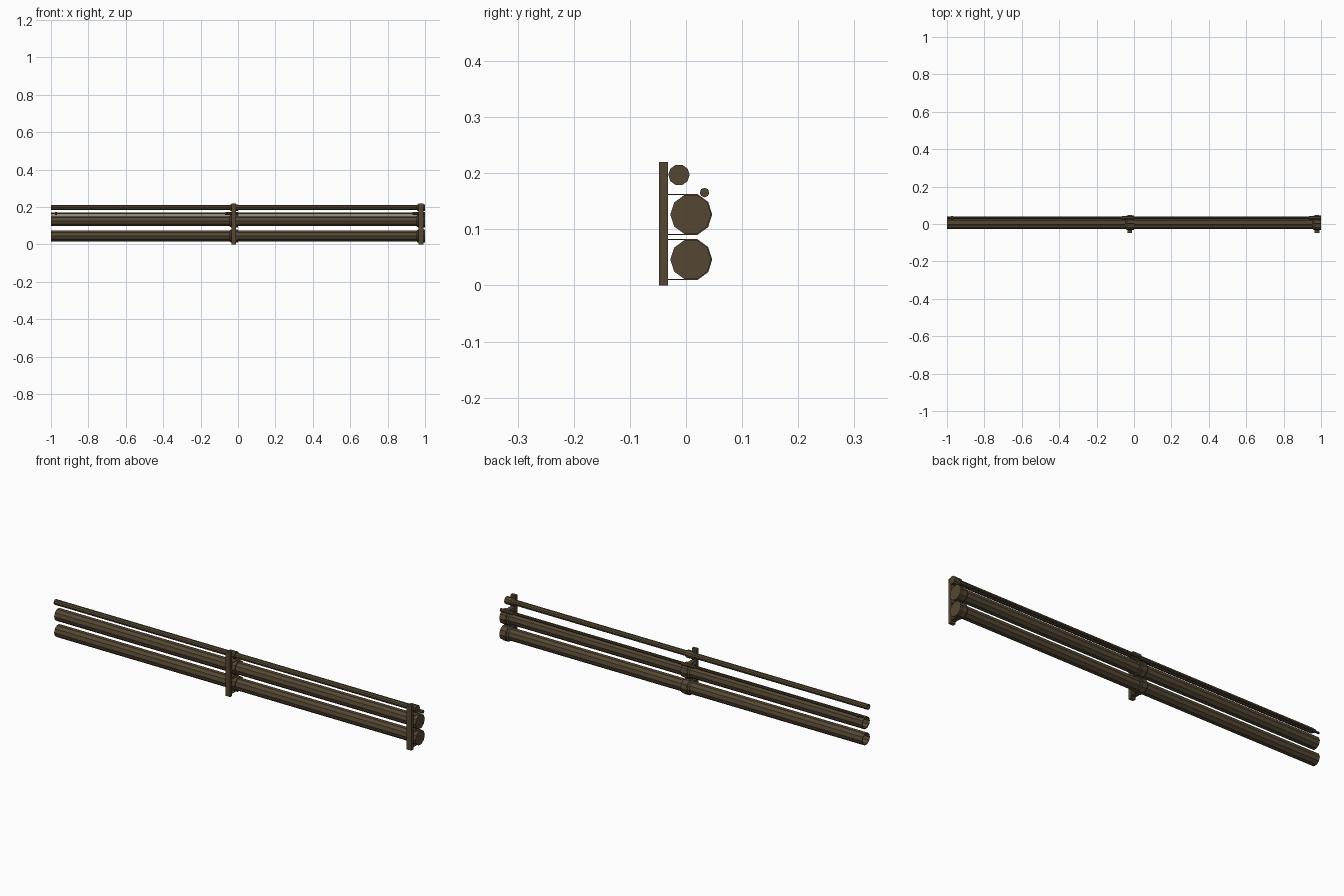
import bpy, bmesh, math

if "Cube" in bpy.data.objects:
    bpy.data.objects.remove(bpy.data.objects["Cube"])

paint = bpy.data.materials.new("dark_brown")
paint.diffuse_color = (0.09, 0.064, 0.034, 1)
paint.use_nodes = True
paint.node_tree.nodes["Principled BSDF"].inputs["Base Color"].default_value = paint.diffuse_color


def finish(name, bm):
    bmesh.ops.recalc_face_normals(bm, faces=bm.faces)
    me = bpy.data.meshes.new(name)
    bm.to_mesh(me)
    bm.free()
    me.materials.append(paint)
    ob = bpy.data.objects.new(name, me)
    bpy.context.collection.objects.link(ob)
    return ob


def pipe(name, y, z, sections, sides=10):
    """Turned pipe along x; sections are (x, radius) rings, closed along the path."""
    bm = bmesh.new()
    rings = []
    for x, r in sections:
        rings.append([bm.verts.new((x, y + r * math.cos(2 * math.pi * i / sides),
                                    z + r * math.sin(2 * math.pi * i / sides)))
                      for i in range(sides)])
    for a, b in zip(rings, rings[1:]):
        for i in range(sides):
            j = (i + 1) % sides
            bm.faces.new((a[i], a[j], b[j], b[i]))
    bm.faces.new(rings[0])
    bm.faces.new(rings[-1])
    return finish(name, bm)


def jointed(x0, r, bell, length):
    """One unit of pipe: recessed open start, plain run, wider bell at the far end."""
    return [(x0 + 0.06, r * 0.88), (x0, r * 0.88), (x0, r),
            (x0 + 1 - length, r), (x0 + 1 - length * 0.85, bell), (x0 + 1, bell)]


def box(name, lo, hi):
    bm = bmesh.new()
    bmesh.ops.create_cube(bm, size=1)
    for v in bm.verts:
        v.co = [lo[k] + (v.co[k] + 0.5) * (hi[k] - lo[k]) for k in range(3)]
    return finish(name, bm)


def strap(name, x, y, z, r, width, y_post):
    """Thin U-shaped strap from the post around the back of a pipe."""
    t = 0.0018
    bm = bmesh.new()
    angles = [math.radians(a) for a in (-108, -72, -36, 0, 36, 72, 108)]

    def outline(rad):
        h = rad * math.sin(math.radians(72))
        return ([(y_post, z - h)]
                + [(y + rad * math.cos(a), z + rad * math.sin(a)) for a in angles]
                + [(y_post, z + h)])
    rows = []
    for (oy, oz), (iy, iz) in zip(outline(r), outline(r - t)):
        rows.append([bm.verts.new(c) for c in (
            (x - width / 2, oy, oz), (x + width / 2, oy, oz),
            (x + width / 2, iy, iz), (x - width / 2, iy, iz))])
    for a, b in zip(rows, rows[1:]):
        for i in range(4):
            j = (i + 1) % 4
            bm.faces.new((a[i], a[j], b[j], b[i]))
    bm.faces.new(rows[0])
    bm.faces.new(rows[-1])
    return finish(name, bm)


for n, x0 in (("left", -1.0), ("right", 0.0)):
    xp = x0 + 0.978
    # two main pipes with bell ends, each held by a strap
    for part, z in (("lower", 0.046), ("upper", 0.1265)):
        pipe(f"{part}_pipe_{n}", 0.0085, z, jointed(x0, 0.0305, 0.0365, 0.045))
        strap(f"{part}_strap_{n}", xp, 0.0085, z, 0.0383, 0.022, -0.034)
    # slim top pipe
    pipe(f"top_pipe_{n}", -0.0125, 0.197, jointed(x0, 0.0135, 0.0190, 0.045))
    # thin conduit with coupling sleeves
    pipe(f"conduit_{n}", 0.033, 0.1655,
         [(x0, 0.0055), (x0 + 0.93, 0.0055), (x0 + 0.935, 0.0085), (x0 + 1, 0.0085)], 8)
    # wall post
    box(f"post_{n}", (xp - 0.0125, -0.048, 0), (xp + 0.0125, -0.032, 0.22))
# coupling at the open end of the conduit
pipe("conduit_end_collar", 0.033, 0.1655, [(-0.978, 0.0085), (-0.968, 0.0085)], 8)
